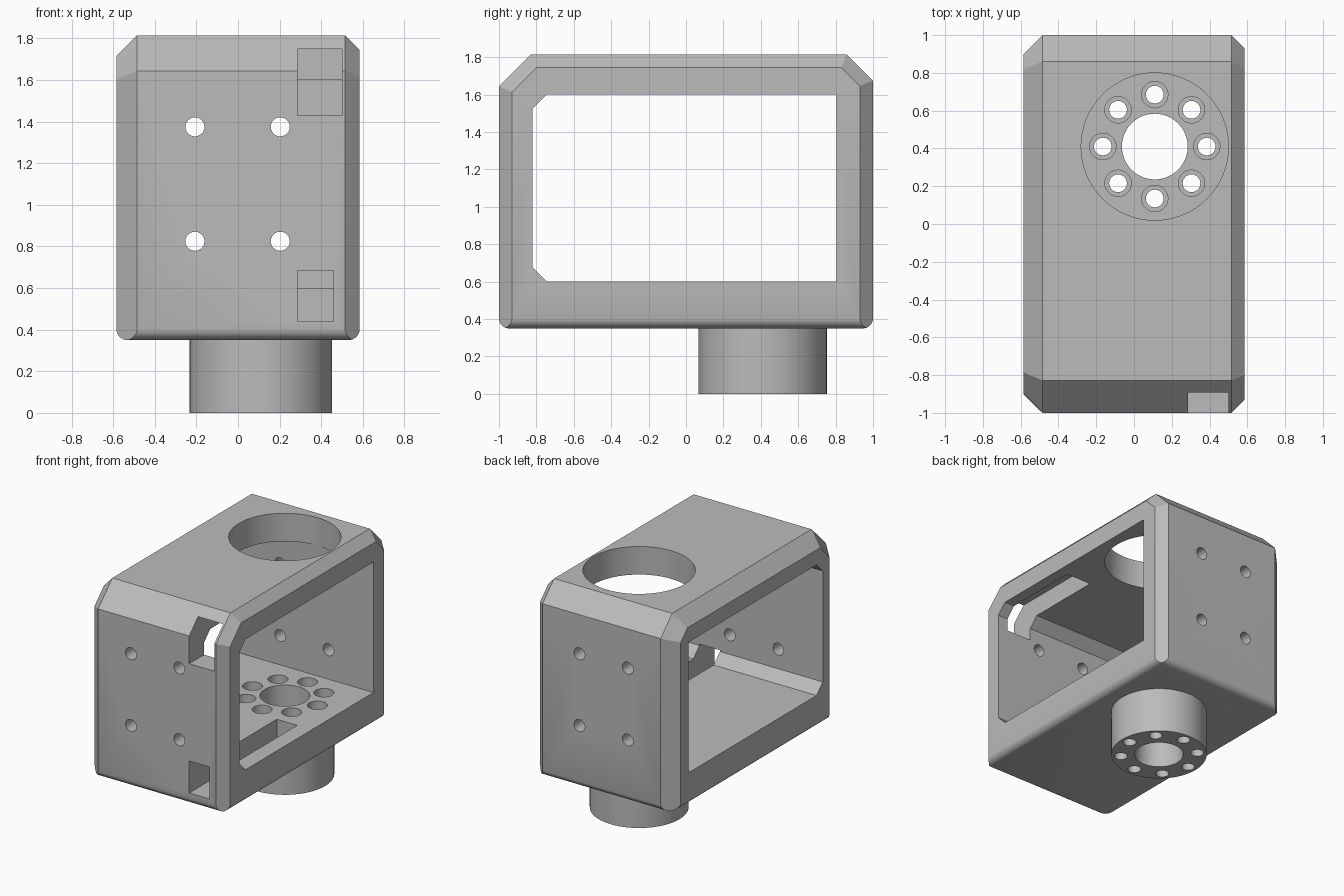
import bpy, bmesh, math
from mathutils import Vector

cube = bpy.data.objects.get("Cube")
if cube:
    bpy.data.objects.remove(cube, do_unlink=True)

grey = bpy.data.materials.new("plain grey")
grey.use_nodes = True
grey.diffuse_color = (0.5, 0.5, 0.5, 1)
grey.node_tree.nodes["Principled BSDF"].inputs["Base Color"].default_value = (0.5, 0.5, 0.5, 1)

HALF_X, BOTTOM, TOP = 0.585, 0.35, 1.815
FLOOR, CEILING = 0.6, 1.6
AXIS = (0.11, 0.41)          # shared axis of boss and top opening
RING, HOLES = 0.275, 8


def finish(bm, name):
    bmesh.ops.recalc_face_normals(bm, faces=bm.faces)
    mesh = bpy.data.meshes.new(name)
    bm.to_mesh(mesh)
    bm.free()
    mesh.materials.append(grey)
    obj = bpy.data.objects.new(name, mesh)
    bpy.context.collection.objects.link(obj)
    return obj


def box(name, x0, x1, y0, y1, z0, z1):
    bm = bmesh.new()
    bmesh.ops.create_cube(bm, size=1)
    for v in bm.verts:
        v.co = Vector(((x0, x1)[v.co.x > 0], (y0, y1)[v.co.y > 0], (z0, z1)[v.co.z > 0]))
    return finish(bm, name)


def prism(name, outline, direction):
    """Closed outline swept along a direction."""
    bm = bmesh.new()
    face = bm.faces.new([bm.verts.new(p) for p in outline])
    swept = bmesh.ops.extrude_face_region(bm, geom=[face])["geom"]
    bmesh.ops.translate(bm, vec=direction, verts=[g for g in swept if isinstance(g, bmesh.types.BMVert)])
    return finish(bm, name)


def upright(name, x, y, r, z0, z1, n=32):
    ring = [(x + r * math.cos(i * math.tau / n), y + r * math.sin(i * math.tau / n), z0) for i in range(n)]
    return prism(name, ring, (0, 0, z1 - z0))


def crossways(name, x, z, r, n=24):
    ring = [(x + r * math.cos(i * math.tau / n), -1.2, z + r * math.sin(i * math.tau / n)) for i in range(n)]
    return prism(name, ring, (0, 2.4, 0))


def cut(obj, cutters):
    bpy.ops.object.select_all(action="DESELECT")
    bpy.context.view_layer.objects.active = obj
    obj.select_set(True)
    for cutter in cutters:
        mod = obj.modifiers.new("cut", "BOOLEAN")
        mod.operation, mod.solver, mod.object = "DIFFERENCE", "EXACT", cutter
        bpy.ops.object.modifier_apply(modifier=mod.name)


def trim(bm, normal, point):
    """Slice off everything on the positive side of a plane and cap it."""
    geom = bm.verts[:] + bm.edges[:] + bm.faces[:]
    hit = bmesh.ops.bisect_plane(bm, geom=geom, dist=1e-5, plane_co=point, plane_no=normal, clear_outer=True)
    edges = [e for e in hit["geom_cut"] if isinstance(e, bmesh.types.BMEdge)]
    if edges:
        bmesh.ops.holes_fill(bm, edges=edges)


# Housing block: bevelled top, chamfered side borders, rounded underside
bm = bmesh.new()
bmesh.ops.create_cube(bm, size=1)
for v in bm.verts:
    v.co = Vector((v.co.x * 2 * HALF_X, v.co.y * 2, TOP if v.co.z > 0 else BOTTOM))
s = math.sqrt(0.5)
rim = [(Vector((0, -1, 0)), Vector((0, -1, 1))),
       (Vector((0, 1, 0)), Vector((0, 1, 1))),
       (Vector((0, 0, 1)), Vector((0, 0, TOP))),
       (Vector((0, -s, s)), Vector((0, -1, 1.643))),
       (Vector((0, s, s)), Vector((0, 1, 1.675)))]
for normal, point in rim[3:]:
    trim(bm, normal, point)
for side, chamfer in ((-1, 0.1), (1, 0.07)):
    for normal, point in rim:
        edge = point + Vector((side * (HALF_X - chamfer), 0, 0))
        trim(bm, normal + Vector((side, 0, 0)), edge)
R = 0.055
for out, reach in (((1, 0), HALF_X), ((-1, 0), HALF_X), ((0, 1), 1), ((0, -1), 1)):
    outward = Vector((out[0], out[1], 0))
    for step in range(1, 6):
        a = step * math.pi / 12
        normal = outward * math.cos(a) - Vector((0, 0, math.sin(a)))
        centre = outward * (reach - R) + Vector((0, 0, BOTTOM + R))
        trim(bm, normal, centre + normal * R)
housing = finish(bm, "housing")

# Mounting boss below the floor
boss = upright("mounting_boss", *AXIS, 0.343, 0, BOTTOM, 64)

# Side window, with the two front corners cut off
C = 0.075
window = [(0.805, FLOOR), (0.805, CEILING), (-0.82 + C, CEILING), (-0.82, CEILING - C),
          (-0.82, FLOOR + C), (-0.82 + C, FLOOR)]
body_cutters = [prism("window_cutter", [(-1, y, z) for y, z in window], (2, 0, 0))]

# Round opening in the roof
body_cutters.append(upright("roof_cutter", *AXIS, 0.39, CEILING - 0.1, TOP + 0.1, 64))

# Screw holes through front and back walls
for x in (-0.207, 0.203):
    for z in (0.825, 1.375):
        body_cutters.append(crossways("screw_cutter", x, z, 0.046))

# Cable channels: slot in the front wall continuing along ceiling and floor
body_cutters += [box("upper_slot_cutter", 0.287, 0.5, -1.1, -0.7, 1.43, 1.75),
                 box("ceiling_channel_cutter", 0.287, 0.5, -0.75, -0.15, 1.5, 1.75),
                 box("lower_slot_cutter", 0.287, 0.46, -1.1, -0.7, 0.44, 0.685),
                 box("floor_channel_cutter", 0.287, 0.46, -0.75, 0.06, 0.44, 0.65)]

# Centre bore and ring of counterbored holes through floor and boss
shared = [upright("bore_cutter", *AXIS, 0.174, -0.1, FLOOR + 0.1, 48)]
for i in range(HOLES):
    a = i * math.tau / HOLES
    x, y = AXIS[0] + RING * math.cos(a), AXIS[1] + RING * math.sin(a)
    shared.append(upright("ring_hole_cutter", x, y, 0.047, -0.1, FLOOR + 0.1, 24))
    body_cutters.append(upright("counterbore_cutter", x, y, 0.07, 0.42, FLOOR + 0.1, 24))

cut(housing, body_cutters + shared)
cut(boss, shared)
for cutter in body_cutters + shared:
    bpy.data.objects.remove(cutter, do_unlink=True)

# Smooth the round parts, keep real edges crisp
for obj in (housing, boss):
    bpy.ops.object.select_all(action="DESELECT")
    bpy.context.view_layer.objects.active = obj
    obj.select_set(True)
    bpy.ops.object.shade_smooth_by_angle(angle=math.radians(20))
